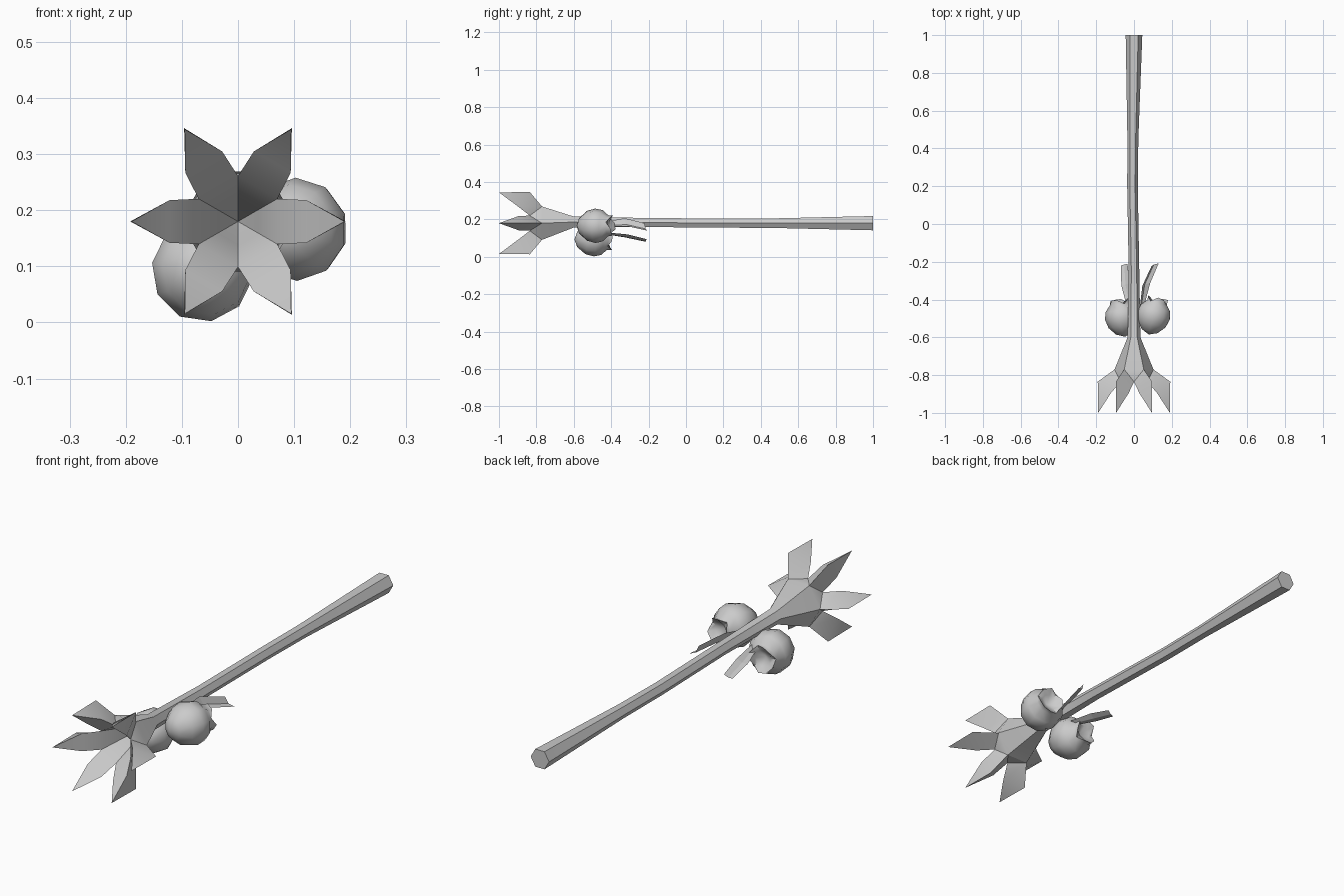
import bpy, bmesh
from math import sin, cos, pi, radians
from mathutils import Vector, Matrix

if "Cube" in bpy.data.objects:
    bpy.data.objects.remove(bpy.data.objects["Cube"])

def finish(name, bm, smooth=None):
    bmesh.ops.recalc_face_normals(bm, faces=bm.faces)
    me = bpy.data.meshes.new(name)
    bm.to_mesh(me)
    bm.free()
    ob = bpy.data.objects.new(name, me)
    bpy.context.collection.objects.link(ob)
    if smooth:
        bpy.ops.object.select_all(action='DESELECT')
        ob.select_set(True)
        bpy.context.view_layer.objects.active = ob
        bpy.ops.object.shade_smooth_by_angle(angle=radians(smooth))
    return ob

def polar(r, deg, y, side=0.0):
    """Point at radius r around the stem axis, shifted sideways by side."""
    a = radians(deg)
    return Vector((r * cos(a) - side * sin(a), y, 0.18 + r * sin(a) + side * cos(a)))

def bridge(bm, a, b):
    n = len(a)
    for i in range(n):
        bm.faces.new((a[i], a[(i + 1) % n], b[(i + 1) % n], b[i]))

# stem flaring into the cup: (y, x offset, z offset, radius)
bm = bmesh.new()
stem = [(1.0, 0, 0, .044), (.45, -.006, 0, .029), (.2, -.008, 0, .028),
        (-.25, 0, .004, .028), (-.6, 0, .006, .034), (-.77, 0, 0, .103)]
rings = []
for y, dx, dz, r in stem:
    rings.append([bm.verts.new(polar(r, 60 * k, y) + Vector((dx, 0, dz))) for k in range(6)])
for a, b in zip(rings, rings[1:]):
    bridge(bm, a, b)
bm.faces.new(rings[0])
# notched rim and hollow inside of the cup
rim = [bm.verts.new(polar(.081, 60 * k + 30, -.835)) for k in range(6)]
for k in range(6):
    bm.faces.new((rings[-1][k], rings[-1][(k + 1) % 6], rim[k]))
inner = [bm.verts.new(polar(.042, 60 * k + 30, -.72)) for k in range(6)]
bridge(bm, rim, inner)
bottom = bm.verts.new(polar(0, 0, -.62))
for k in range(6):
    bm.faces.new((inner[k], inner[(k + 1) % 6], bottom))
# six keeled petals growing from the rim
for k in range(6):
    base, left, right = rings[-1][k], rim[k], rim[k - 1]
    keel = bm.verts.new(polar(.192, 60 * k, -.835))
    tip = bm.verts.new(polar(.19, 60 * k, -1.0))
    l1 = bm.verts.new(polar(.122, 60 * k, -.895, .038))
    r1 = bm.verts.new(polar(.122, 60 * k, -.895, -.038))
    for f in ((base, keel, l1, left), (base, right, r1, keel), (keel, tip, l1),
              (keel, r1, tip), (left, l1, r1, right), (l1, tip, r1)):
        bm.faces.new(f)
finish("flower_stem", bm, 28)

# round fruits with a ragged hollow crown at the back
def fruit(name, centre, turn, tilt):
    bm = bmesh.new()
    n = 10
    profile = [(-.085, .045), (-.045, .08), (0, .092), (.04, .084),
               (.072, .056), (.098, .056), (.075, .034)]
    rot = Matrix.Rotation(tilt, 3, 'Z') @ Matrix.Rotation(turn, 3, 'Y')
    c = Vector(centre)
    rings = []
    for j, (y, r) in enumerate(profile):
        ring = []
        for i in range(n):
            a = 2 * pi * i / n
            notch = (0, -.028, -.006)[i % 3] if j == 5 else 0
            ring.append(bm.verts.new(c + rot @ Vector((r * cos(a), y + notch, r * sin(a)))))
        rings.append(ring)
    for a, b in zip(rings, rings[1:]):
        bridge(bm, a, b)
    for y, ring in ((-.103, rings[0]), (.05, rings[-1])):
        pole = bm.verts.new(c + rot @ Vector((0, y, 0)))
        for i in range(n):
            bm.faces.new((ring[i], ring[(i + 1) % n], pole))
    finish(name, bm, 50)

fruit("right_fruit", (.104, -.485, .166), .3, -.25)
fruit("lower_fruit", (-.063, -.495, .093), 1.4, .15)

# narrow folded leaves: centre line points, half-width vector, fold depth vector
def leaf(name, pts, half, fold):
    bm = bmesh.new()
    half, fold = Vector(half), Vector(fold)
    rows = []
    for p, w in pts:
        p = Vector(p)
        rows.append([bm.verts.new(q) for q in (p - half * w, p + fold * w, p + half * w)])
    for a, b in zip(rows, rows[1:]):
        for i in range(2):
            bm.faces.new((a[i], a[i + 1], b[i + 1], b[i]))
    finish(name, bm)

leaf("right_leaf", [((.04, -.45, .17), .5), ((.065, -.32, .185), 1), ((.112, -.215, .16), .9)],
     (.021, .008, -.022), (-.008, 0, -.012))
leaf("lower_leaf", [((-.02, -.46, .13), .5), ((-.045, -.32, .112), 1), ((-.052, -.215, .088), .8)],
     (.022, .006, .008), (0, 0, -.006))
